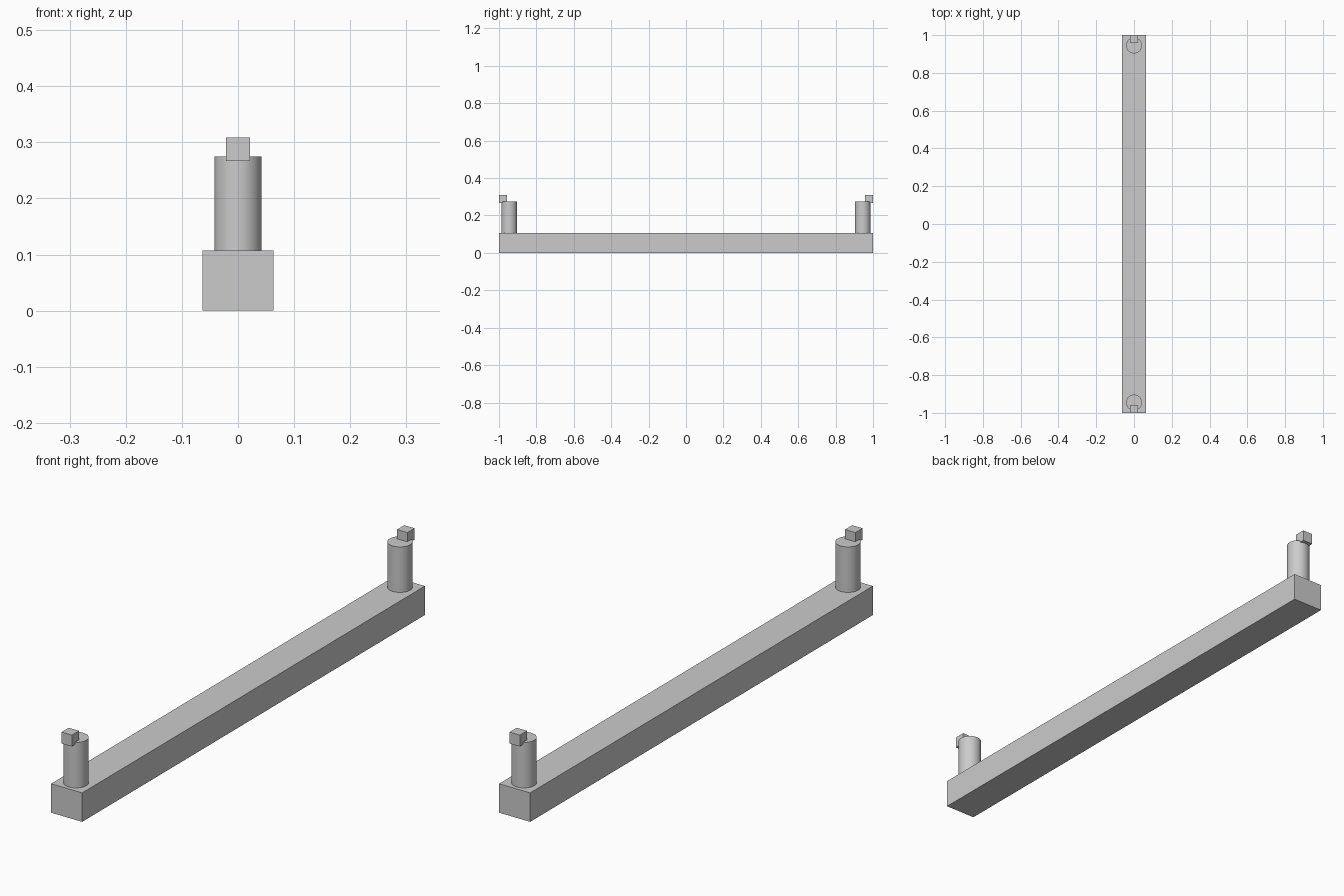
import bpy

cube = bpy.data.objects.get("Cube")
if cube:
    bpy.data.objects.remove(cube, do_unlink=True)

GREY = (0.6, 0.6, 0.6, 1)
grey = bpy.data.materials.new("plain grey")
grey.use_nodes = True
grey.diffuse_color = GREY
grey.node_tree.nodes["Principled BSDF"].inputs["Base Color"].default_value = GREY


def finish(name):
    obj = bpy.context.object
    obj.name = name
    obj.data.materials.append(grey)
    return obj


def box(name, size, centre):
    bpy.ops.mesh.primitive_cube_add(size=1, location=centre)
    bpy.context.object.scale = size
    bpy.ops.object.transform_apply(location=False, rotation=False, scale=True)
    return finish(name)


BEAM_TOP, POST_TOP = 0.107, 0.275
POST_RADIUS, POST_Y = 0.042, 0.945
KNOB = 0.042

# Long base beam
box("beam", (0.127, 2, BEAM_TOP), (0, 0, BEAM_TOP / 2))

# Round post at each end, with a small block on its outer rim
for end, side in (("front", -1), ("back", 1)):
    bpy.ops.mesh.primitive_cylinder_add(
        vertices=48, radius=POST_RADIUS, depth=POST_TOP - BEAM_TOP,
        location=(0, side * POST_Y, (POST_TOP + BEAM_TOP) / 2))
    finish(end + "_post")
    bpy.ops.object.shade_smooth_by_angle()
    box(end + "_block", (KNOB, KNOB, KNOB),
        (0, side * (1 - KNOB / 2), 0.288))
